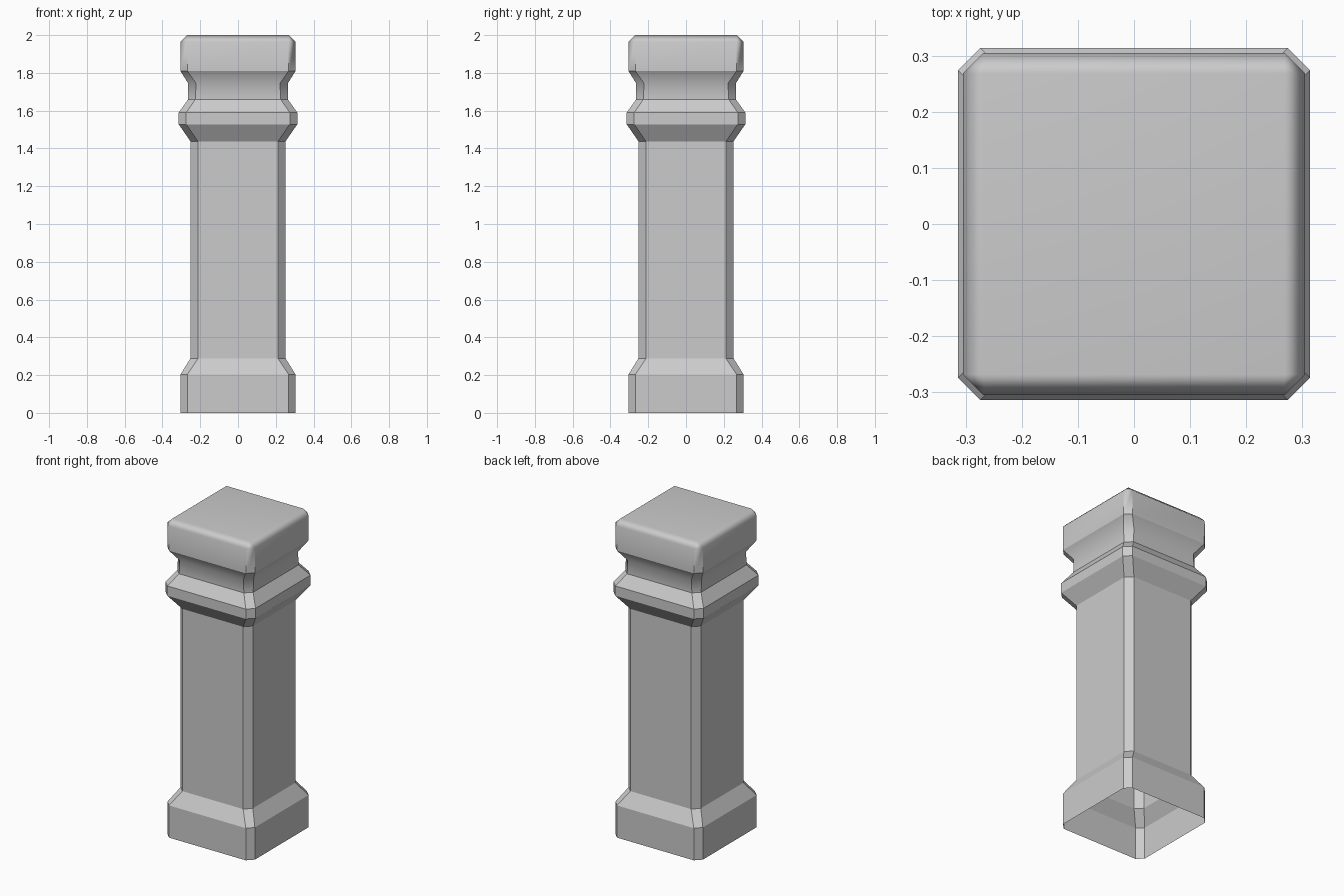
import bpy, bmesh, math

if "Cube" in bpy.data.objects:
    bpy.data.objects.remove(bpy.data.objects["Cube"])

# Profile from ground to top: (height, half width, half width of flat side)
PROFILE = [
    (0.00, 0.305, 0.268), (0.203, 0.305, 0.268),    # plinth
    (0.288, 0.252, 0.212), (1.438, 0.252, 0.212),   # shaft
    (1.528, 0.314, 0.274), (1.59, 0.314, 0.274),    # collar
    (1.66, 0.264, 0.226), (1.745, 0.264, 0.222),    # neck
    (1.81, 0.305, 0.268), (1.965, 0.305, 0.268),    # cap
    (2.00, 0.268, 0.268),                           # cap top, square corners
]
SMOOTH_HEIGHTS = (1.745, 1.965, 2.0)


def ring(bm, z, w, f):
    """Square outline with chamfered corners, counter-clockwise."""
    pts = []
    for k in range(4):
        c, s = round(math.cos(k * math.pi / 2)), round(math.sin(k * math.pi / 2))
        for x, y in ((w, -f), (w, f)):
            pts.append(bm.verts.new((x * c - y * s, x * s + y * c, z)))
    return pts


# Post: open-bottomed shell lofted through the rings
bm = bmesh.new()
rings = [ring(bm, *p) for p in PROFILE]
for a, b in zip(rings, rings[1:]):
    for i in range(8):
        j = (i + 1) % 8
        bm.faces.new((a[i], a[j], b[j], b[i]))
bm.faces.new(rings[-1])
bmesh.ops.remove_doubles(bm, verts=bm.verts[:], dist=0.0005)

# Crisp edges everywhere but the hollow of the neck and the cap bevel
for face in bm.faces:
    face.smooth = True
for e in bm.edges:
    z0, z1 = (v.co.z for v in e.verts)
    level = abs(z0 - z1) < 0.001
    soft = level and any(abs(z0 - h) < 0.001 for h in SMOOTH_HEIGHTS)
    bevel_corner = min(z0, z1) > 1.96
    e.smooth = soft or bevel_corner

mesh = bpy.data.meshes.new("post")
bm.to_mesh(mesh)
bm.free()
post = bpy.data.objects.new("post", mesh)
bpy.context.collection.objects.link(post)

# Large faces stay flat-looking beside the soft bevel
mod = post.modifiers.new("weighted_normals", 'WEIGHTED_NORMAL')
mod.keep_sharp = True
